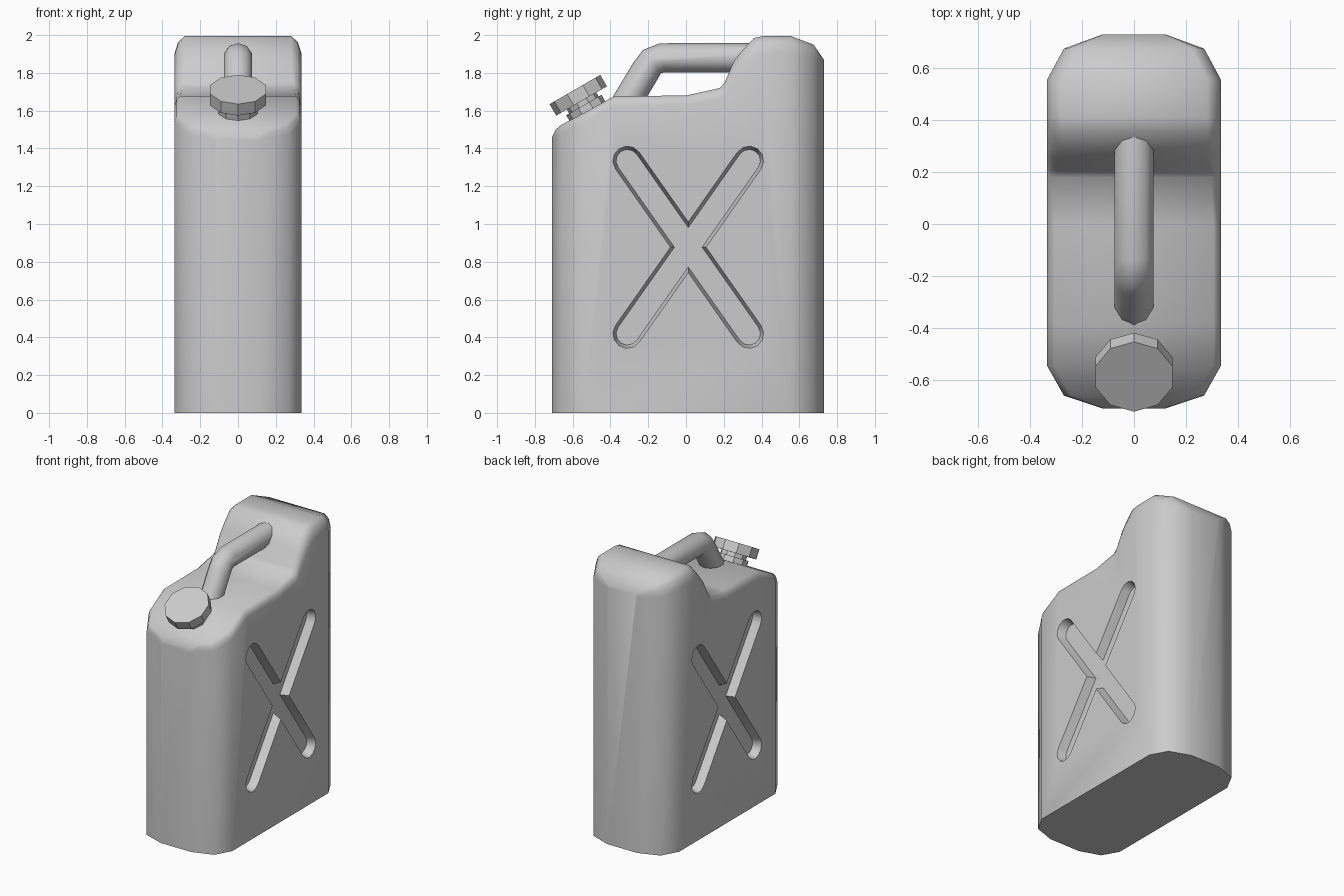
import bpy, bmesh, math
from mathutils import Vector, Matrix

cube = bpy.data.objects.get("Cube")
if cube:
    bpy.data.objects.remove(cube)

grey = bpy.data.materials.new("light grey")
grey.use_nodes = True
COLOUR = (0.6, 0.6, 0.6, 1)
grey.diffuse_color = COLOUR
grey.node_tree.nodes["Principled BSDF"].inputs["Base Color"].default_value = COLOUR


def loft(name, rings):
    """Skin a row of equal closed rings and cap both ends."""
    bm = bmesh.new()
    rows = [[bm.verts.new(p) for p in ring] for ring in rings]
    n = len(rows[0])
    for a, b in zip(rows, rows[1:]):
        for i in range(n):
            j = (i + 1) % n
            bm.faces.new((a[i], a[j], b[j], b[i]))
    bm.faces.new(rows[0])
    bm.faces.new(rows[-1][::-1])
    bmesh.ops.recalc_face_normals(bm, faces=bm.faces)
    bmesh.ops.dissolve_limit(bm, angle_limit=0.005, verts=bm.verts, edges=bm.edges)
    mesh = bpy.data.meshes.new(name)
    bm.to_mesh(mesh)
    bm.free()
    mesh.materials.append(grey)
    obj = bpy.data.objects.new(name, mesh)
    bpy.context.collection.objects.link(obj)
    return obj


def smooth(obj, degrees):
    bpy.ops.object.select_all(action='DESELECT')
    obj.select_set(True)
    bpy.context.view_layer.objects.active = obj
    bpy.ops.object.shade_smooth_by_angle(angle=math.radians(degrees))


def circle(radius, sides):
    return [Vector((radius * math.sin(t), radius * math.cos(t), 0))
            for t in (2 * math.pi * i / sides for i in range(sides))]


# Body: cross-sections from front to back (y, half width, height, shoulder drop)
sections = [
    (-.71, .12, 1.46, .02), (-.69, .18, 1.50, .04), (-.66, .27, 1.525, .05),
    (-.545, .335, 1.585, .05), (-.38, .335, 1.677, .05), (0, .335, 1.68, .05),
    (.18, .335, 1.72, .06), (.205, .335, 1.75, .07), (.255, .335, 1.865, .09),
    (.29, .335, 1.91, .09), (.36, .335, 1.985, .09), (.41, .335, 1.995, .09),
    (.555, .335, 1.995, .09), (.675, .27, 1.95, .08), (.73, .12, 1.87, .02)]
rings = []
for y, w, h, d in sections:
    half = [(w, 0), (w, h - d), (w - .2 * d, h - .35 * d), (w - .6 * d, h)]
    outline = half + [(-x, z) for x, z in reversed(half)]
    rings.append([(x, y, z) for x, z in outline])
body = loft("body", rings)

# Crossed grooves pressed into both sides, with tapered walls
cutters = []
for side in (1, -1):
    for lean in (1, -1):
        angle = lean * math.atan2(.458, .322)
        levels = []
        for x, radius in ((.345, .08), (.275, .06)):
            ring = []
            for i in range(14):
                end = 1 if i < 7 else -1
                t = math.pi * ((i % 7) / 6 - .5) + (0 if end > 0 else math.pi)
                u, v = end * .56 + radius * math.cos(t), radius * math.sin(t)
                ring.append((side * x, .012 + u * math.cos(angle) - v * math.sin(angle),
                             .877 + u * math.sin(angle) + v * math.cos(angle)))
            levels.append(ring)
        cutters.append(loft("groove_cutter", levels))
for cutter in cutters:
    cutter.hide_render = True
    mod = body.modifiers.new("groove", 'BOOLEAN')
    mod.operation = 'DIFFERENCE'
    mod.solver = 'EXACT'
    mod.object = cutter
bpy.context.view_layer.update()
cut = bpy.data.meshes.new_from_object(
    body.evaluated_get(bpy.context.evaluated_depsgraph_get()))
body.modifiers.clear()
body.data = cut
for cutter in cutters:
    bpy.data.objects.remove(cutter)
smooth(body, 44)

# Handle: a round tube bent forward and down onto the sloping top
path = [Vector((0, y, z)) for y, z in
        ((-.335, 1.61), (-.215, 1.81), (-.18, 1.86), (-.125, 1.88), (.4, 1.88))]
rings = []
for i, p in enumerate(path):
    before = (p - path[max(i - 1, 0)]).normalized()
    after = (path[min(i + 1, len(path) - 1)] - p).normalized()
    along = (before + after).normalized()
    across = Vector((1, 0, 0))
    up = across.cross(along)
    rings.append([p + across * c.x + up * c.y for c in circle(.078, 10)])
smooth(loft("handle", rings), 50)

# Spout and cap: stacked rounds tilted forward
tilt = Matrix.Translation((0, -.588, 1.712)) @ Matrix.Rotation(math.radians(30), 4, 'X')
for name, radius, top, bottom in (("cap", .155, 0, -.07), ("spout_neck", .09, -.06, -.14),
                                  ("spout_collar", .108, -.095, -.16)):
    loft(name, [[tilt @ (c + Vector((0, 0, z))) for c in circle(radius, 10)]
                for z in (bottom, top)])
